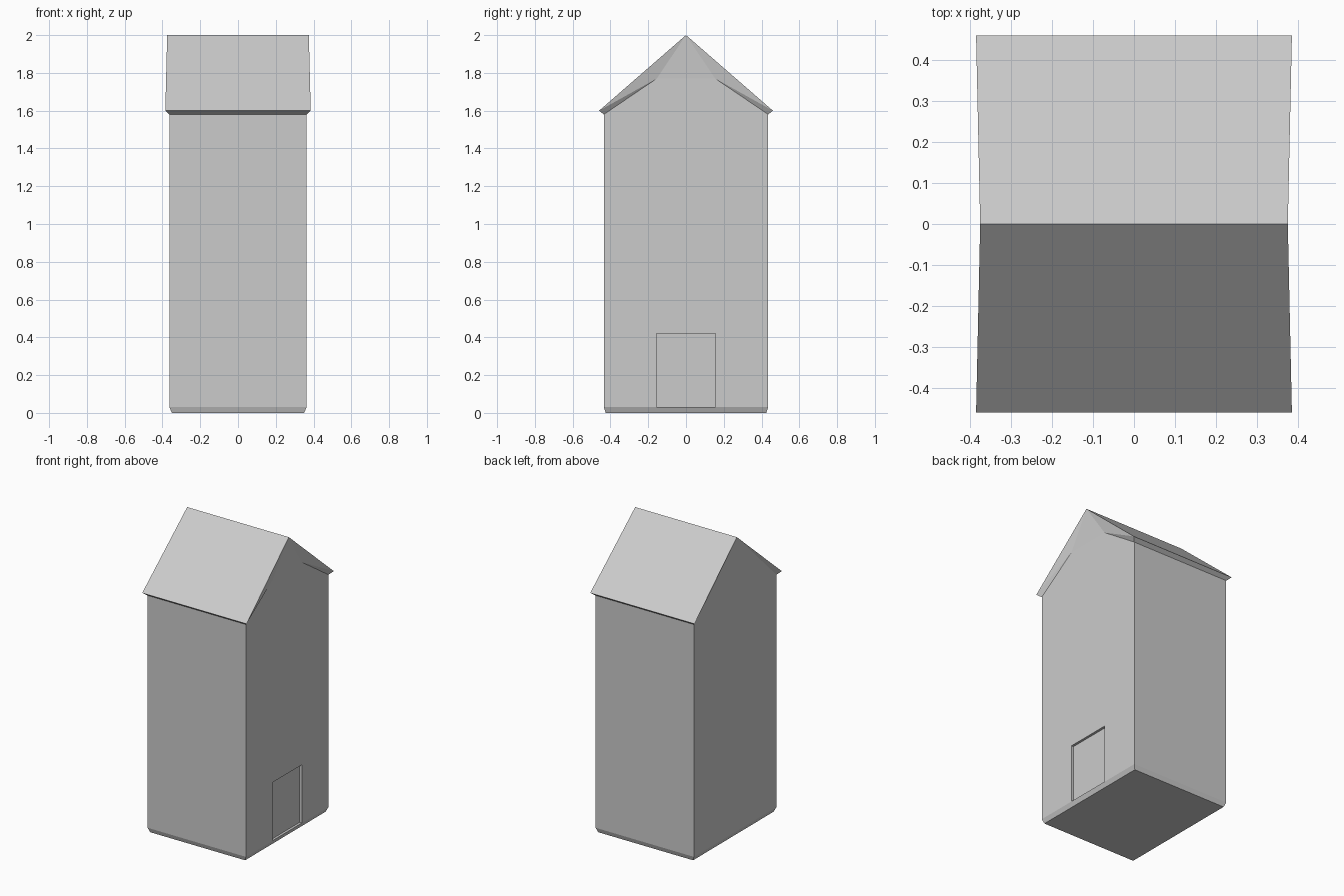
import bpy, bmesh

if "Cube" in bpy.data.objects:
    bpy.data.objects.remove(bpy.data.objects["Cube"])

bm = bmesh.new()


def ring(x, y, z):
    """Four corners: front left, front right, back right, back left."""
    return [bm.verts.new((sx * x, sy * y, z))
            for sx, sy in ((-1, -1), (1, -1), (1, 1), (-1, 1))]


# chamfered base, wall top and eave outlines
base = ring(0.35, 0.425, 0.0)
sill = ring(0.363, 0.435, 0.03)
wall = ring(0.363, 0.435, 1.58)
eave = ring(0.385, 0.46, 1.6)
ridge_l = bm.verts.new((-0.375, 0, 2))
ridge_r = bm.verts.new((0.375, 0, 2))

bm.faces.new(base[::-1])
for i in range(4):
    j = (i + 1) % 4
    bm.faces.new((base[i], base[j], sill[j], sill[i]))

# long walls and eave strips, front and back
panels = []
for i, j in ((0, 1), (2, 3)):
    panels.append(bm.faces.new((sill[i], sill[j], wall[j], wall[i])))
    bm.faces.new((wall[i], wall[j], eave[j], eave[i]))

# roof slopes
bm.faces.new((eave[0], eave[1], ridge_r, ridge_l))
bm.faces.new((eave[2], eave[3], ridge_l, ridge_r))

# right gable, tucked in under the roof edge
tuck_f = bm.verts.new((0.363, -0.155, 1.77))
tuck_b = bm.verts.new((0.363, 0.155, 1.77))
bm.faces.new((sill[1], sill[2], wall[2], tuck_b, tuck_f, wall[1]))
bm.faces.new((tuck_f, tuck_b, ridge_r))
bm.faces.new((wall[1], tuck_f, eave[1]))
bm.faces.new((tuck_f, ridge_r, eave[1]))
bm.faces.new((tuck_b, wall[2], eave[2]))
bm.faces.new((ridge_r, tuck_b, eave[2]))

# plain left gable
bm.faces.new((sill[3], sill[0], wall[0], wall[3]))
bm.faces.new((wall[3], wall[0], ridge_l))
bm.faces.new((wall[0], eave[0], ridge_l))
bm.faces.new((eave[3], wall[3], ridge_l))

# shallow sunk panels with sloped borders
bmesh.ops.inset_individual(bm, faces=panels, thickness=0.02, depth=-0.01)
for f in panels:
    for v in f.verts:
        v.co.z += 0.02 if v.co.z < 0.8 else -0.02

bmesh.ops.recalc_face_normals(bm, faces=bm.faces)
mesh = bpy.data.meshes.new("house")
bm.to_mesh(mesh)
bm.free()
house = bpy.data.objects.new("house", mesh)
bpy.context.collection.objects.link(house)

# doorway recess on the right side
bpy.ops.mesh.primitive_cube_add(size=1, location=(0.397, 0, 0.225))
cutter = bpy.context.object
cutter.name = "doorway_cutter"
cutter.scale = (0.1, 0.31, 0.388)
cutter.hide_render = True
mod = house.modifiers.new("doorway", 'BOOLEAN')
mod.operation = 'DIFFERENCE'
mod.object = cutter
mod.solver = 'EXACT'
bpy.context.view_layer.objects.active = house
bpy.ops.object.modifier_apply(modifier=mod.name)
bpy.data.objects.remove(cutter)
